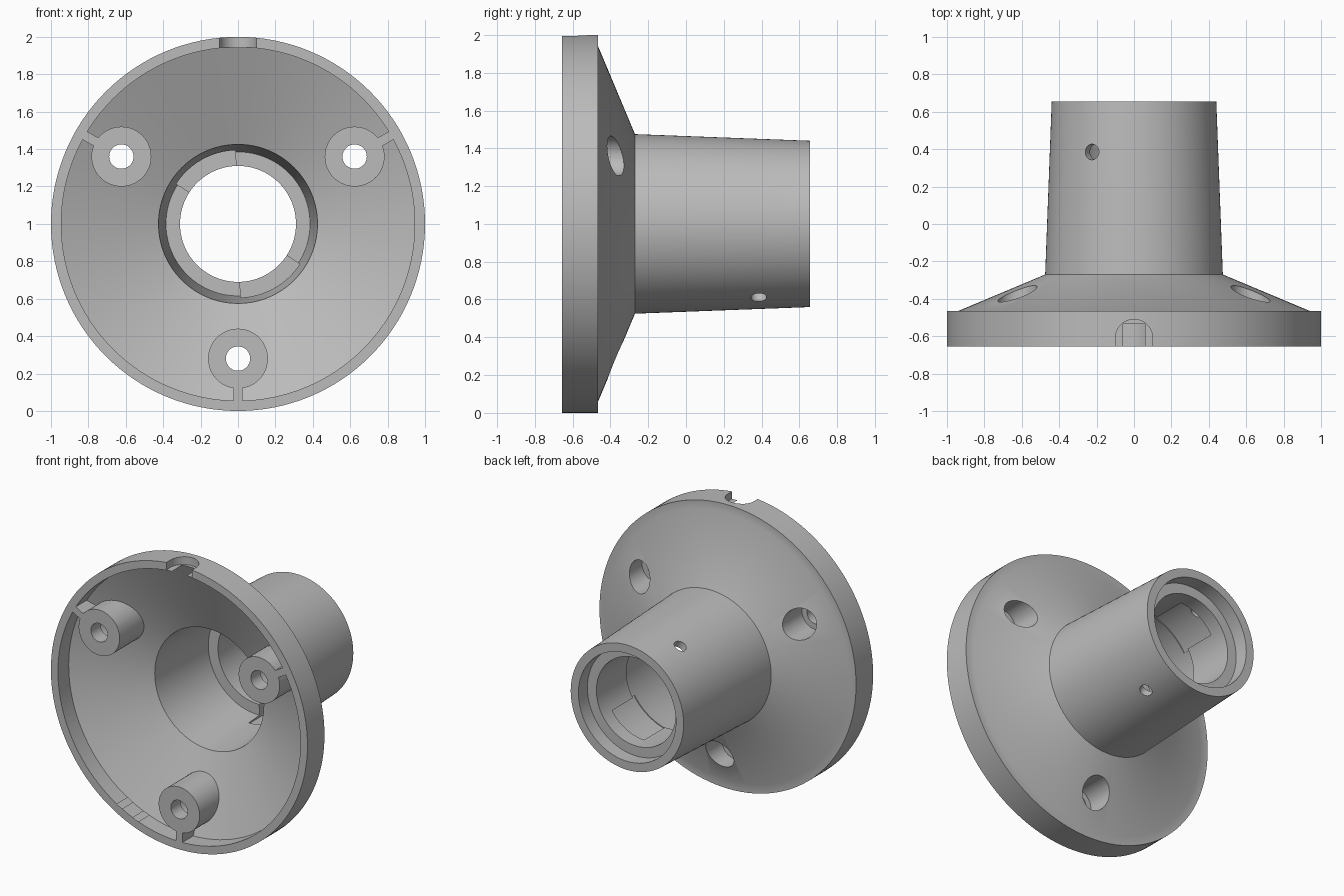
import bpy, bmesh, math
from mathutils import Matrix

if "Cube" in bpy.data.objects:
    bpy.data.objects.remove(bpy.data.objects["Cube"])

SEGMENTS = 128
BOSS_ANGLES = (30, 150, 270)
BOSS_DISTANCE = 0.72


def make_object(name, bm):
    bmesh.ops.recalc_face_normals(bm, faces=bm.faces)
    mesh = bpy.data.meshes.new(name)
    bm.to_mesh(mesh)
    bm.free()
    obj = bpy.data.objects.new(name, mesh)
    bpy.context.collection.objects.link(obj)
    return obj


def lathe(name, profile):
    """Turn (radius, y) points around the y axis."""
    bm = bmesh.new()
    verts = [bm.verts.new((r, y, 0)) for r, y in profile]
    edges = [bm.edges.new(pair) for pair in zip(verts, verts[1:])]
    bmesh.ops.spin(bm, geom=verts + edges, cent=(0, 0, 0), axis=(0, 1, 0),
                   angle=math.tau, steps=SEGMENTS)
    bmesh.ops.remove_doubles(bm, verts=bm.verts, dist=0.0001)
    return make_object(name, bm)


def prism(name, points, y0, y1, matrix=Matrix()):
    """Extrude an (x, z) outline along y."""
    bm = bmesh.new()
    front = [bm.verts.new((x, y0, z)) for x, z in points]
    back = [bm.verts.new((x, y1, z)) for x, z in points]
    bm.faces.new(front)
    bm.faces.new(back)
    for i in range(len(points)):
        j = (i + 1) % len(points)
        bm.faces.new((front[i], front[j], back[j], back[i]))
    bm.transform(matrix)
    return make_object(name, bm)


def arc(radius, start=0, end=360, steps=48, cx=0, cz=0):
    full = end - start == 360
    count = steps if full else steps + 1
    angles = [math.radians(start + (end - start) * i / steps) for i in range(count)]
    return [(cx + radius * math.cos(a), cz + radius * math.sin(a)) for a in angles]


def cut(target, cutter):
    mod = target.modifiers.new("cut", "BOOLEAN")
    mod.operation = "DIFFERENCE"
    mod.solver = "EXACT"
    mod.object = cutter
    bpy.context.view_layer.objects.active = target
    bpy.ops.object.modifier_apply(modifier=mod.name)
    bpy.data.objects.remove(cutter)


def polar(distance, angle):
    a = math.radians(angle)
    return distance * math.cos(a), distance * math.sin(a)


# Solid outer form: rim, cone and tapered tube
body = lathe("flanged_socket", [(0, -0.655), (1, -0.655), (1, -0.465), (0.94, -0.465),
                                (0.475, -0.27), (0.44, 0.655), (0, 0.655)])

# Hollow interior: dish, tapered bore, inner collar and rear recess
cavity = lathe("cavity", [(0, -0.7), (0.945, -0.7), (0.945, -0.535), (0.425, -0.32),
                          (0.385, 0.22), (0.31, 0.22), (0.31, 0.555),
                          (0.38, 0.555), (0.38, 0.7), (0, 0.7)])

# Screw bosses and their webs stay solid inside the dish
for angle in BOSS_ANGLES:
    x, z = polar(BOSS_DISTANCE, angle)
    cut(cavity, prism("boss", arc(0.16, cx=x, cz=z), -0.8, 0))
    turn = Matrix.Rotation(math.radians(-angle), 4, "Y")
    web = [(0.75, -0.025), (1.1, -0.025), (1.1, 0.025), (0.75, 0.025)]
    cut(cavity, prism("web", web, -0.8, 0, turn))
cut(body, cavity)

# Screw holes with counterbores from the rear
for angle in BOSS_ANGLES:
    x, z = polar(BOSS_DISTANCE, angle)
    cut(body, prism("screw_hole", arc(0.065, cx=x, cz=z), -0.8, 0))
    cut(body, prism("counterbore", arc(0.105, cx=x, cz=z), -0.55, 0))

# Two opposite pockets in the collar
for start in (92, 272):
    cut(body, prism("pocket", [(0, 0)] + arc(0.4, start, start + 55, 24), 0.1, 0.45))

# Radial pin holes through both pockets
upright = Matrix.Rotation(math.radians(90), 4, "X")
tilt = Matrix.Rotation(math.radians(-30), 4, "Y")
cut(body, prism("pin_hole", arc(0.042, cz=-0.385, steps=32), -0.6, 0.6, tilt @ upright))

# Arched cable notch in the top of the rim
arch = arc(0.1, 180, 360, 24, cz=0.61) + [(0.1, 0.8), (-0.1, 0.8)]
cut(body, prism("notch", arch, 0.943, 1.1, upright))

# Stand on the ground, shade and colour
body.data.transform(Matrix.Translation((0, 0, 1)))
bpy.ops.object.select_all(action="DESELECT")
body.select_set(True)
bpy.context.view_layer.objects.active = body
bpy.ops.object.shade_smooth_by_angle(angle=math.radians(25))

grey = bpy.data.materials.new("neutral_grey")
grey.use_nodes = True
colour = (0.5, 0.5, 0.5, 1)
grey.diffuse_color = colour
grey.node_tree.nodes["Principled BSDF"].inputs["Base Color"].default_value = colour
body.data.materials.clear()
body.data.materials.append(grey)
